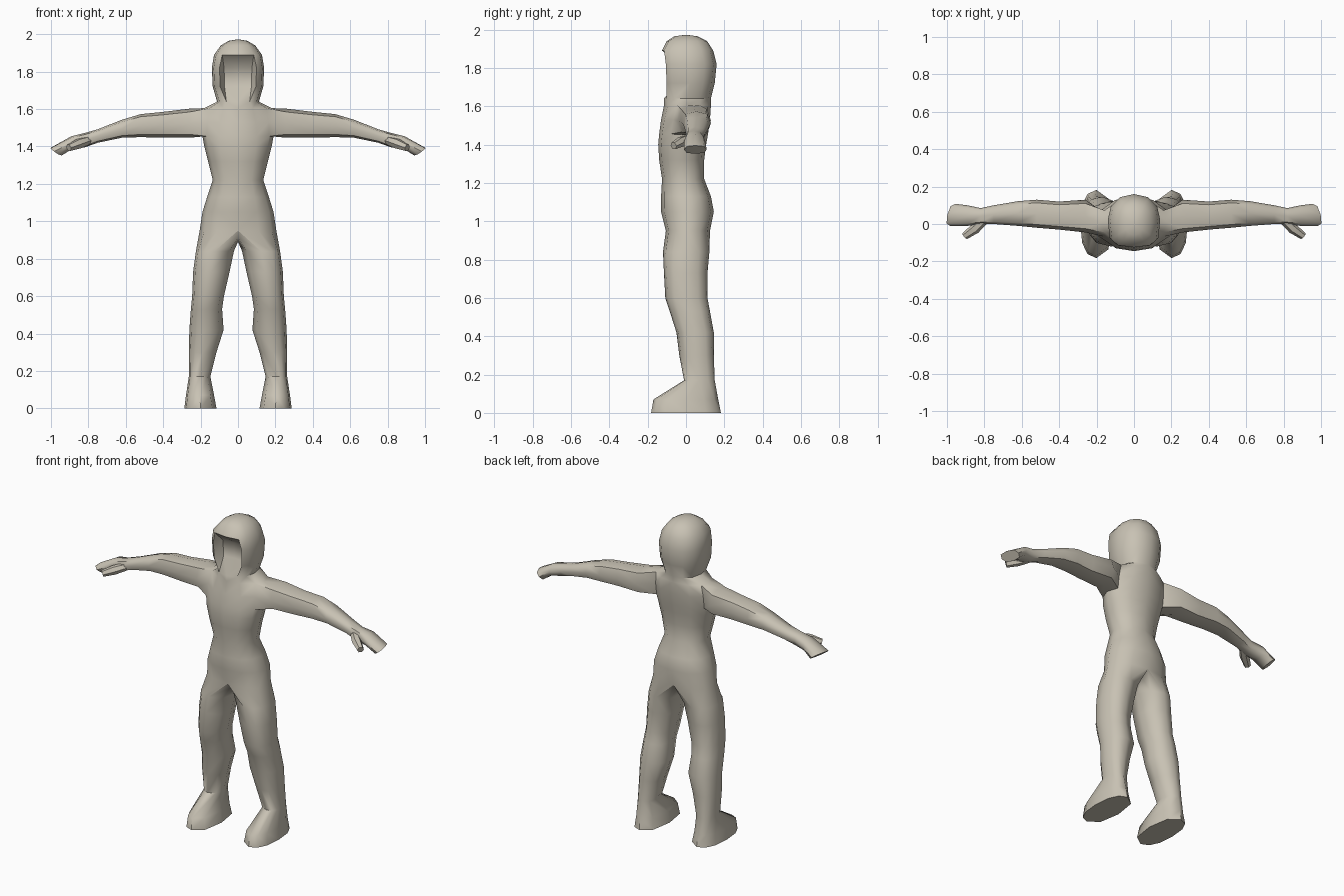
import bpy, bmesh, math
from mathutils import Vector

cube = bpy.data.objects.get("Cube")
if cube:
    bpy.data.objects.remove(cube, do_unlink=True)

SUIT = (0.58, 0.54, 0.455, 1)
mat = bpy.data.materials.new("warm grey cloth")
mat.use_nodes = True
mat.diffuse_color = SUIT
mat.node_tree.nodes["Principled BSDF"].inputs["Base Color"].default_value = SUIT


def power(v, p):
    return math.copysign(abs(v) ** p, v)


def finish(bm, name, angle):
    """Turn a half-model bmesh into a mirrored, smooth-shaded object."""
    loose = [v for v in bm.verts if not v.link_faces]
    bmesh.ops.delete(bm, geom=loose, context='VERTS')
    bmesh.ops.recalc_face_normals(bm, faces=bm.faces)
    mesh = bpy.data.meshes.new(name)
    bm.to_mesh(mesh)
    bm.free()
    mesh.materials.append(mat)
    obj = bpy.data.objects.new(name, mesh)
    bpy.context.collection.objects.link(obj)
    mirror = obj.modifiers.new("mirror", 'MIRROR')
    mirror.use_clip = True
    bpy.ops.object.select_all(action='DESELECT')
    obj.select_set(True)
    bpy.context.view_layer.objects.active = obj
    bpy.ops.object.shade_smooth_by_angle(angle=math.radians(angle))
    return obj


def bridge(bm, a, b):
    """Join two closed rings with quads."""
    n = len(a)
    for i in range(n):
        j = (i + 1) % n
        bm.faces.new((a[i], a[j], b[j], b[i]))


bm = bmesh.new()

# Torso and hood: half rings as (height, half width, front, back, front squareness)
levels = [
    (0.95, 0.205, -0.105, 0.125, 0.9),
    (1.05, 0.19, -0.13, 0.145, 0.9),
    (1.13, 0.165, -0.13, 0.13, 0.9),
    (1.22, 0.135, -0.125, 0.095, 0.9),
    (1.32, 0.16, -0.14, 0.095, 0.9),
    (1.40, 0.18, -0.145, 0.105, 0.9),
    (1.455, 0.19, -0.14, 0.115, 0.9),
    (1.53, 0.19, -0.13, 0.125, 1),
    (1.605, 0.18, -0.115, 0.13, 1.2),
    (1.64, 0.112, -0.115, 0.13, 0.85),
    (1.72, 0.135, -0.11, 0.15, 0.5),
    (1.82, 0.14, -0.115, 0.16, 0.5),
    (1.89, 0.128, -0.125, 0.142, 0.6),
    (1.94, 0.092, -0.1, 0.11, 0.8),
    (1.965, 0.05, -0.06, 0.06, 1),
]
ARM, FACE = 6, 9


def half_ring(z, w, front, back, square):
    mid, r = (front + back) / 2, (back - front) / 2
    ring = []
    for k in range(7):
        a = math.pi * k / 6
        p = square if k < 3 else 0.9
        x = 0 if k in (0, 6) else w * math.sin(a) ** p
        ring.append(bm.verts.new((x, mid - r * power(math.cos(a), p), z)))
    return ring


rings = [half_ring(*lv) for lv in levels]
for i in range(len(rings) - 1):
    for k in range(6):
        armhole = i in (ARM, ARM + 1) and k in (2, 3)
        opening = FACE <= i < FACE + 3 and k == 0
        if not armhole and not opening:
            a, b = rings[i], rings[i + 1]
            bm.faces.new((a[k], a[k + 1], b[k + 1], b[k]))
crown = bm.verts.new((0, 0, 1.973))
for k in range(6):
    bm.faces.new((rings[-1][k], rings[-1][k + 1], crown))

# Hollow face inside the hood opening
chin, low, high, brow = rings[FACE:FACE + 4]


def sunk(v, depth, scale):
    return bm.verts.new((v.co.x * scale, v.co.y + depth, v.co.z))


low_in, high_in = [(sunk(r[0], 0.075, 0), sunk(r[1], 0.06, 0.75)) for r in (low, high)]
for face in [
    (chin[0], chin[1], low_in[1], low_in[0]),
    (chin[1], low[1], low_in[1]),
    (low[1], high[1], high_in[1], low_in[1]),
    (low_in[0], low_in[1], high_in[1], high_in[0]),
    (high[1], brow[1], high_in[1]),
    (brow[1], brow[0], high_in[0], high_in[1]),
]:
    bm.faces.new(face)

# Arm and mitten: (x, front, back, bottom, top, lean)
arm = [
    (0.26, -0.045, 0.13, 1.447, 1.602, 0),
    (0.40, -0.03, 0.12, 1.447, 1.585, 0),
    (0.52, -0.02, 0.13, 1.45, 1.573, 0),
    (0.62, -0.01, 0.122, 1.447, 1.543, 0),
    (0.75, 0, 0.1, 1.42, 1.492, 0),
    (0.82, 0, 0.085, 1.395, 1.472, 0),
    (0.89, -0.01, 0.1, 1.385, 1.455, 0),
    (0.97, -0.01, 0.108, 1.352, 1.395, 0.028),
]
a, b, c = rings[ARM:ARM + 3]
previous = [a[2], a[3], a[4], b[4], c[4], c[3], c[2], b[2]]
for x, front, back, bottom, top, lean in arm:
    ring = []
    for j in range(8):
        t = math.radians(45 * j - 135)
        u, v = power(math.cos(t), 0.75), power(math.sin(t), 0.75)
        ring.append(bm.verts.new((x + lean * v - lean * u / 2,
                                  (front + back + u * (back - front)) / 2,
                                  (bottom + top + v * (top - bottom)) / 2)))
    bridge(bm, previous, ring)
    previous = ring
bm.faces.new(previous)

# Leg and foot: (height, inner side, outer side, front, back)
leg = [
    (0.84, 0.022, 0.225, -0.12, 0.122),
    (0.73, 0.045, 0.24, -0.115, 0.112),
    (0.60, 0.075, 0.245, -0.108, 0.112),
    (0.53, 0.085, 0.252, -0.085, 0.125),
    (0.42, 0.077, 0.26, -0.05, 0.145),
    (0.30, 0.115, 0.263, -0.035, 0.145),
    (0.17, 0.148, 0.263, -0.01, 0.15),
    (0.07, 0.128, 0.278, -0.17, 0.168),
    (0, 0.115, 0.287, -0.182, 0.182),
]
crotch = [bm.verts.new(p) for p in ((0, 0.07, 0.915), (0, 0, 0.89), (0, -0.06, 0.91))]
previous = rings[0] + crotch
for z, inner, outer, front, back in leg:
    ring = []
    for k in range(10):
        t = math.radians(30 * k if k < 7 else 45 * k - 90)
        u, v = power(math.sin(t), 0.85), power(math.cos(t), 0.85)
        ring.append(bm.verts.new(((inner + outer + u * (outer - inner)) / 2,
                                  (front + back - v * (back - front)) / 2, z)))
    bridge(bm, previous, ring)
    previous = ring
bm.faces.new(previous)
finish(bm, "hooded_body", 55)

# Thumbs
bm = bmesh.new()
path = [((0.79, 0.03, 1.435), 0.022), ((0.85, -0.025, 1.415), 0.028), ((0.905, -0.065, 1.393), 0.02)]
along = (Vector(path[-1][0]) - Vector(path[0][0])).normalized()
side = along.cross(Vector((0, 0, 1))).normalized()
up = side.cross(along)
previous = None
for centre, radius in path:
    ring = []
    for j in range(6):
        t = math.tau * j / 6
        ring.append(bm.verts.new(Vector(centre) + radius * (side * math.cos(t) + up * math.sin(t))))
    if previous:
        bridge(bm, previous, ring)
    else:
        bm.faces.new(ring)
    previous = ring
bm.faces.new(previous)
finish(bm, "thumbs", 50)
